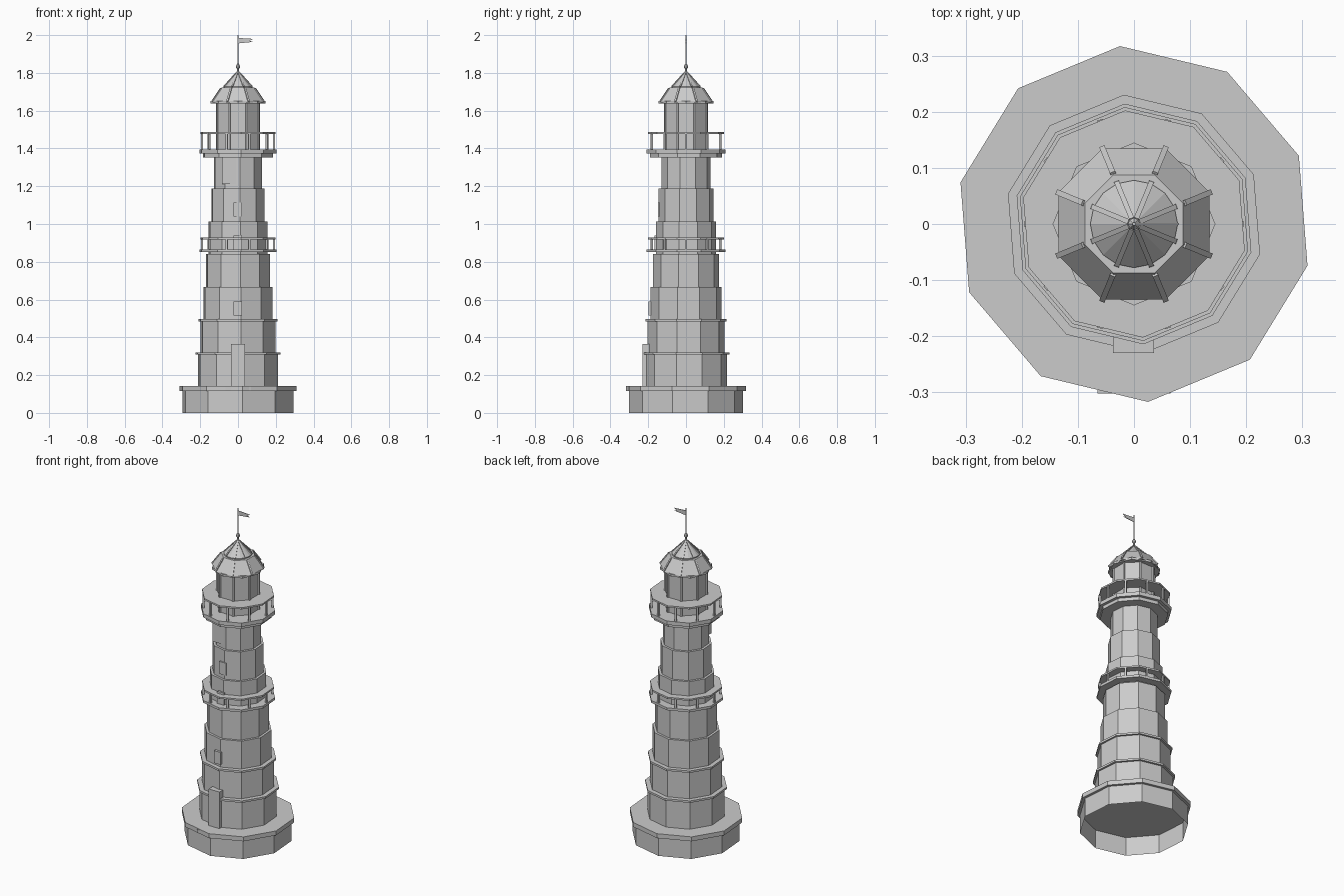
import bpy, bmesh, math
from mathutils import Vector

if "Cube" in bpy.data.objects:
    bpy.data.objects.remove(bpy.data.objects["Cube"])

stone = bpy.data.materials.new("light_grey")
stone.diffuse_color = (0.6, 0.6, 0.6, 1)
stone.use_nodes = True
stone.node_tree.nodes["Principled BSDF"].inputs["Base Color"].default_value = stone.diffuse_color

PH10 = math.radians(22.5)   # turn of all ten-sided parts
PH8 = math.radians(22.5)    # turn of the lantern


def finish(name, bm):
    bmesh.ops.recalc_face_normals(bm, faces=bm.faces)
    me = bpy.data.meshes.new(name)
    bm.to_mesh(me)
    bm.free()
    me.materials.append(stone)
    ob = bpy.data.objects.new(name, me)
    bpy.context.collection.objects.link(ob)
    return ob


def ring(bm, n, r, z, phase):
    return [bm.verts.new((r * math.cos(phase + 2 * math.pi * i / n),
                          r * math.sin(phase + 2 * math.pi * i / n), z)) for i in range(n)]


def lathe(name, profile, n=10, phase=PH10, capped=True):
    """Faceted solid from (radius, height) pairs."""
    bm = bmesh.new()
    rings = [ring(bm, n, r, z, phase) for r, z in profile]
    for a, b in zip(rings, rings[1:]):
        for i in range(n):
            j = (i + 1) % n
            bm.faces.new((a[i], a[j], b[j], b[i]))
    if capped:
        bm.faces.new(rings[0])
        bm.faces.new(rings[-1])
    return finish(name, bm)


def box(name, x0, x1, y0, y1, z0, z1):
    bm = bmesh.new()
    bmesh.ops.create_cube(bm, size=1)
    for v in bm.verts:
        v.co = Vector((x0 if v.co.x < 0 else x1, y0 if v.co.y < 0 else y1, z0 if v.co.z < 0 else z1))
    return finish(name, bm)


def bar(name, p, q, w):
    """Square bar from p to q."""
    p, q = Vector(p), Vector(q)
    d = (q - p).normalized()
    side = Vector((-p.y, p.x, 0)).normalized() * w / 2
    up = d.cross(side).normalized() * w / 2
    bm = bmesh.new()
    ends = [[bm.verts.new(c + side * s + up * t) for s, t in ((1, 1), (-1, 1), (-1, -1), (1, -1))]
            for c in (p, q)]
    for i in range(4):
        j = (i + 1) % 4
        bm.faces.new((ends[0][i], ends[0][j], ends[1][j], ends[1][i]))
    bm.faces.new(ends[0])
    bm.faces.new(ends[1])
    return finish(name, bm)


# Base: open-bottomed plinth under a slab
lathe("plinth", [(0.302, 0), (0.302, 0.115)], capped=False)
lathe("plinth_cap", [(0.318, 0.115), (0.318, 0.142)])
box("door_step", -0.065, 0.065, -0.302, -0.2, 0.117, 0.139)

# Stepped tower
for i in range(7):
    z = 0.142 + 0.1745 * i
    r = 0.218 - 0.0146 * i
    lathe(f"tower_section_{i + 1}", [(r, z), (r, z + 0.1745)])
lathe("lower_band", [(0.231, 0.309), (0.231, 0.321)])
lathe("upper_band", [(0.215, 0.484), (0.215, 0.496)])


# Galleries: deck, posts and top slab
def gallery(name, floor, deck_bottom, top):
    lathe(name + "_deck", [(0.209, deck_bottom), (0.209, floor)])
    lathe(name + "_rail", [(0.203, top - 0.01), (0.203, top)])
    for k in range(10):
        a = math.radians(36 * k)
        x, y = 0.19 * math.cos(a), 0.19 * math.sin(a)
        bar(f"{name}_post_{k + 1}", (x, y, floor - 0.005), (x, y, top - 0.005), 0.011)


gallery("lower_gallery", 0.866, 0.851, 0.928)
gallery("upper_gallery", 1.395, 1.372, 1.486)
lathe("gallery_support", [(0.191, 1.352), (0.191, 1.374)])

# Door, windows and wall box
box("door", -0.037, 0.036, -0.23, -0.18, 0.142, 0.365)
box("low_window", -0.024, 0.021, -0.198, -0.15, 0.515, 0.59)
box("gallery_door", -0.024, 0.021, -0.166, -0.12, 0.866, 0.94)
box("high_window", -0.024, 0.021, -0.148, -0.1, 1.04, 1.115)
box("wall_box", -0.085, -0.01, -0.125, -0.05, 1.212, 1.355)

# Lantern room with corner mullions
lathe("lantern", [(0.118, 1.39), (0.118, 1.64)], 8, PH8)
for k in range(8):
    a = PH8 + k * math.pi / 4
    x, y = 0.118 * math.cos(a), 0.118 * math.sin(a)
    bar(f"mullion_{k + 1}", (x, y, 1.39), (x, y, 1.64), 0.011)

# Two-tier roof
lathe("eave", [(0.145, 1.637), (0.145, 1.65)], 8, 0)
lathe("lower_roof", [(0.146, 1.643), (0.146, 1.65), (0.095, 1.722)], 8, PH8)
lathe("upper_roof", [(0.078, 1.72), (0.078, 1.728), (0.008, 1.803)], 16, 0)

# Roof ribs on the hips
for k in range(8):
    a = PH8 + k * math.pi / 4
    c, s = math.cos(a), math.sin(a)
    bar(f"lower_rib_{k + 1}", (0.146 * c, 0.146 * s, 1.649), (0.096 * c, 0.096 * s, 1.718), 0.01)
    bar(f"upper_rib_{k + 1}", (0.079 * c, 0.079 * s, 1.727), (0.008 * c, 0.008 * s, 1.8), 0.009)

# Finial, pole and flag
lathe("finial", [(0.012, 1.797), (0.005, 1.812), (0.005, 1.82), (0.011, 1.829),
                 (0.011, 1.837), (0.004, 1.848)], 8, 0)
lathe("flag_pole", [(0.004, 1.845), (0.003, 2.0)], 6, 0)
bm = bmesh.new()
pts = [(0, 1.985), (0.08, 1.98), (0.062, 1.97), (0.078, 1.964), (0, 1.956)]
face = bm.faces.new([bm.verts.new((x, -0.0015, z)) for x, z in pts])
ext = bmesh.ops.extrude_face_region(bm, geom=[face])
bmesh.ops.translate(bm, vec=(0, 0.003, 0),
                    verts=[g for g in ext["geom"] if isinstance(g, bmesh.types.BMVert)])
finish("flag", bm)
